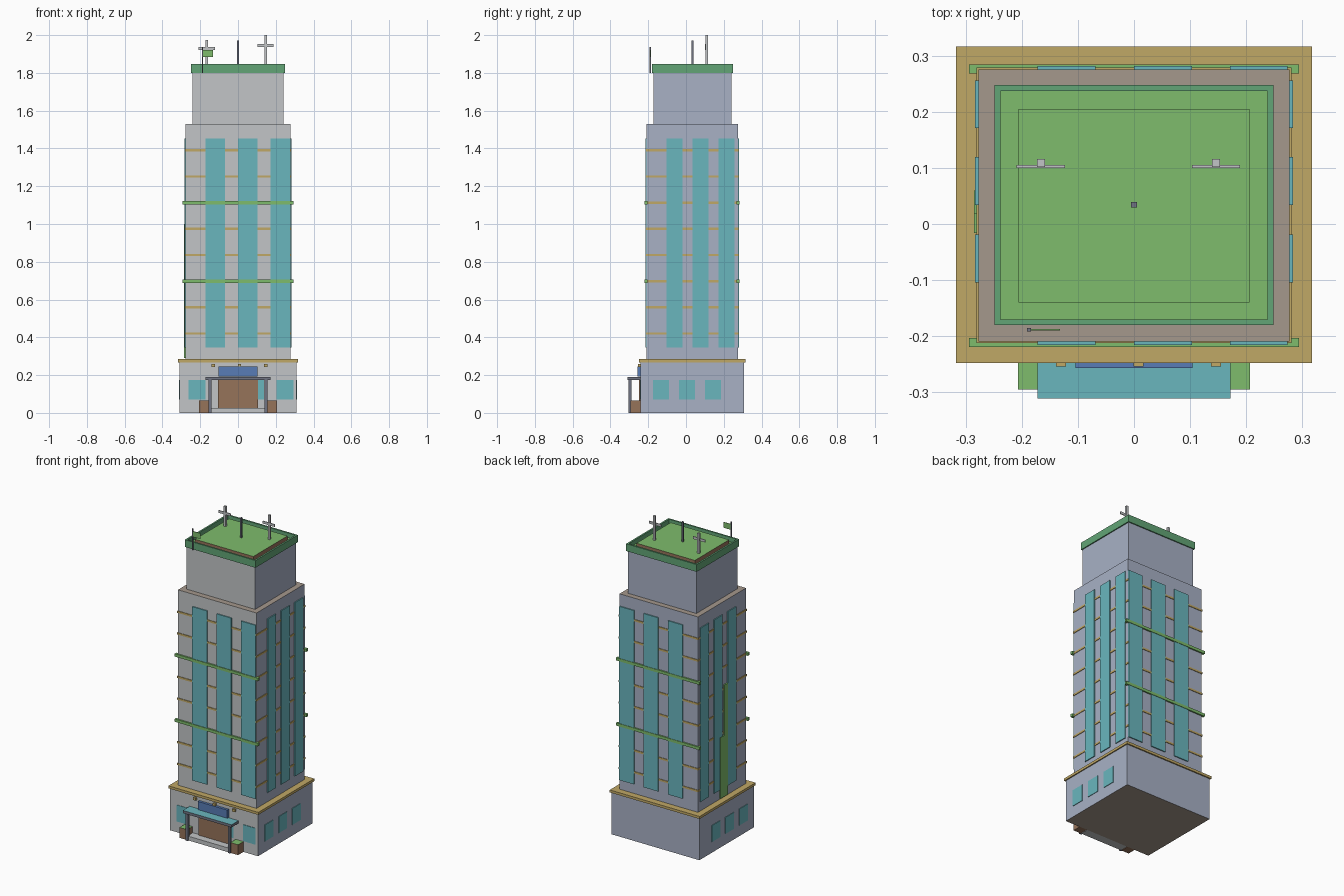
import bpy, bmesh

if "Cube" in bpy.data.objects:
    bpy.data.objects.remove(bpy.data.objects["Cube"])


def material(name, r, g, b):
    lin = [((c / 255 + 0.055) / 1.055) ** 2.4 for c in (r, g, b)]
    m = bpy.data.materials.new(name)
    m.diffuse_color = (*lin, 1)
    m.use_nodes = True
    m.node_tree.nodes["Principled BSDF"].inputs["Base Color"].default_value = m.diffuse_color
    return m


GREY = material("light grey", 194, 197, 199)
BLUEGREY = material("blue grey", 168, 177, 197)
TAUPE = material("taupe", 165, 152, 140)
TEAL = material("teal glass", 106, 182, 190)
TAN = material("tan trim", 192, 168, 102)
LIME = material("leaf green", 126, 188, 108)
GREEN = material("dark green", 98, 165, 118)
BROWN = material("wood brown", 150, 115, 90)
BLUE = material("sign blue", 88, 124, 182)
SLATE = material("slate metal", 112, 116, 130)


def box(name, x, y, z, mat, top=None):
    """Box from (min, max) ranges; top is an optional colour for the upper face."""
    bm = bmesh.new()
    bmesh.ops.create_cube(bm, size=1)
    for v in bm.verts:
        v.co = [r[0] if c < 0 else r[1] for c, r in zip(v.co, (x, y, z))]
    bm.normal_update()
    me = bpy.data.meshes.new(name)
    me.materials.append(mat)
    if top:
        me.materials.append(top)
        for f in bm.faces:
            f.material_index = 1 if f.normal.z > 0.5 else 0
    bm.to_mesh(me)
    bm.free()
    ob = bpy.data.objects.new(name, me)
    bpy.context.collection.objects.link(ob)
    return ob


def block(name, x, y, z):
    """Wall block: grey front, blue grey sides and back, taupe top and bottom."""
    me = box(name, x, y, z, GREY).data
    me.materials.append(BLUEGREY)
    me.materials.append(TAUPE)
    for p in me.polygons:
        n = p.normal
        p.material_index = 2 if abs(n.z) > 0.5 else (0 if n.y < -0.5 else 1)


def sym(h):
    return (-h, h)


# Main masses
block("base", sym(0.31), (-0.241, 0.308), (0, 0.27))
box("cornice", sym(0.317), (-0.248, 0.316), (0.268, 0.284), TAN)
block("tower", sym(0.277), (-0.209, 0.275), (0.284, 1.53))
block("upper_block", sym(0.242), (-0.173, 0.241), (1.53, 1.80))

# Floor bands, with two planted ledges on front and back
for i in range(8):
    z = 0.42 + 0.1386 * i
    box("floor_band", sym(0.2805), (-0.2125, 0.2785), (z - 0.006, z + 0.006), TAN)
    if i in (2, 5):
        for y in ((-0.219, -0.203), (0.268, 0.284)):
            box("green_ledge", sym(0.294), y, (z - 0.009, z + 0.009), LIME)

# Tall window strips on all four sides
for x in (-0.172, 0.0, 0.171):
    for y in ((-0.2155, -0.208), (0.274, 0.2815)):
        box("tall_window", (x, x + 0.103), y, (0.345, 1.453), TEAL)
for y in (-0.104, 0.034, 0.171):
    for x in ((-0.283, -0.276), (0.276, 0.283)):
        box("tall_window_side", x, (y, y + 0.085), (0.345, 1.453), TEAL)

# Ground floor windows
for x in (-0.262, -0.106, 0.049, 0.205):
    box("base_window", (x, x + 0.089), (-0.244, -0.238), (0.07, 0.175), TEAL)
for y in (-0.176, -0.037, 0.101):
    for x in ((-0.3135, -0.308), (0.308, 0.3135)):
        box("base_window_side", x, (y, y + 0.085), (0.07, 0.175), TEAL)

# Climbing plants on the left wall
box("vine_tall", (-0.2855, -0.277), (-0.016, 0.02), (0.29, 1.0), LIME)
box("vine_short", (-0.2855, -0.277), (0.02, 0.06), (0.29, 0.68), LIME)

# Entrance
box("door", sym(0.105), (-0.249, -0.239), (0.027, 0.18), BROWN)
box("step", sym(0.15), (-0.295, -0.24), (0, 0.027), GREY)
box("canopy", sym(0.172), (-0.311, -0.24), (0.173, 0.19), SLATE, TEAL)
box("sign_board", sym(0.104), (-0.257, -0.24), (0.193, 0.245), BLUE)
for s in (-1, 1):
    box("canopy_post", sorted((s * 0.141, s * 0.157)), (-0.304, -0.289), (0, 0.173), SLATE)
    box("planter", sorted((s * 0.153, s * 0.207)), (-0.295, -0.24), (0, 0.066), BROWN, LIME)
for x in (-0.13, 0.008, 0.146):
    box("lamp", (x - 0.009, x + 0.009), (-0.254, -0.24), (0.244, 0.26), TAN)

# Roof cap: parapet walls, floor and raised lawn bed
Z = (1.80, 1.846)
for x in ((-0.249, -0.238), (0.238, 0.249)):
    box("parapet_side", x, (-0.18, 0.248), Z, GREEN)
for y in ((-0.18, -0.17), (0.237, 0.248)):
    box("parapet", sym(0.238), y, Z, GREEN)
box("roof_floor", sym(0.238), (-0.17, 0.237), (1.80, 1.818), GREEN, LIME)
box("lawn_bed", sym(0.206), (-0.14, 0.205), (1.818, 1.845), BROWN, LIME)

# Masts and flag
box("mast", sym(0.005), (0.029, 0.039), (1.84, 1.972), SLATE)
for x, top, bar in ((-0.166, 1.973, 1.93), (0.146, 2.0, 1.945)):
    box("antenna_post", (x - 0.007, x + 0.007), (0.102, 0.116), (1.84, top), GREY)
    box("antenna_bar", (x - 0.043, x + 0.043), (0.1, 0.105), (bar - 0.008, bar + 0.008), GREY)
box("flag_pole", (-0.191, -0.184), (-0.192, -0.185), (1.80, 1.937), SLATE)
box("flag", (-0.184, -0.132), (-0.190, -0.187), (1.885, 1.921), LIME)
